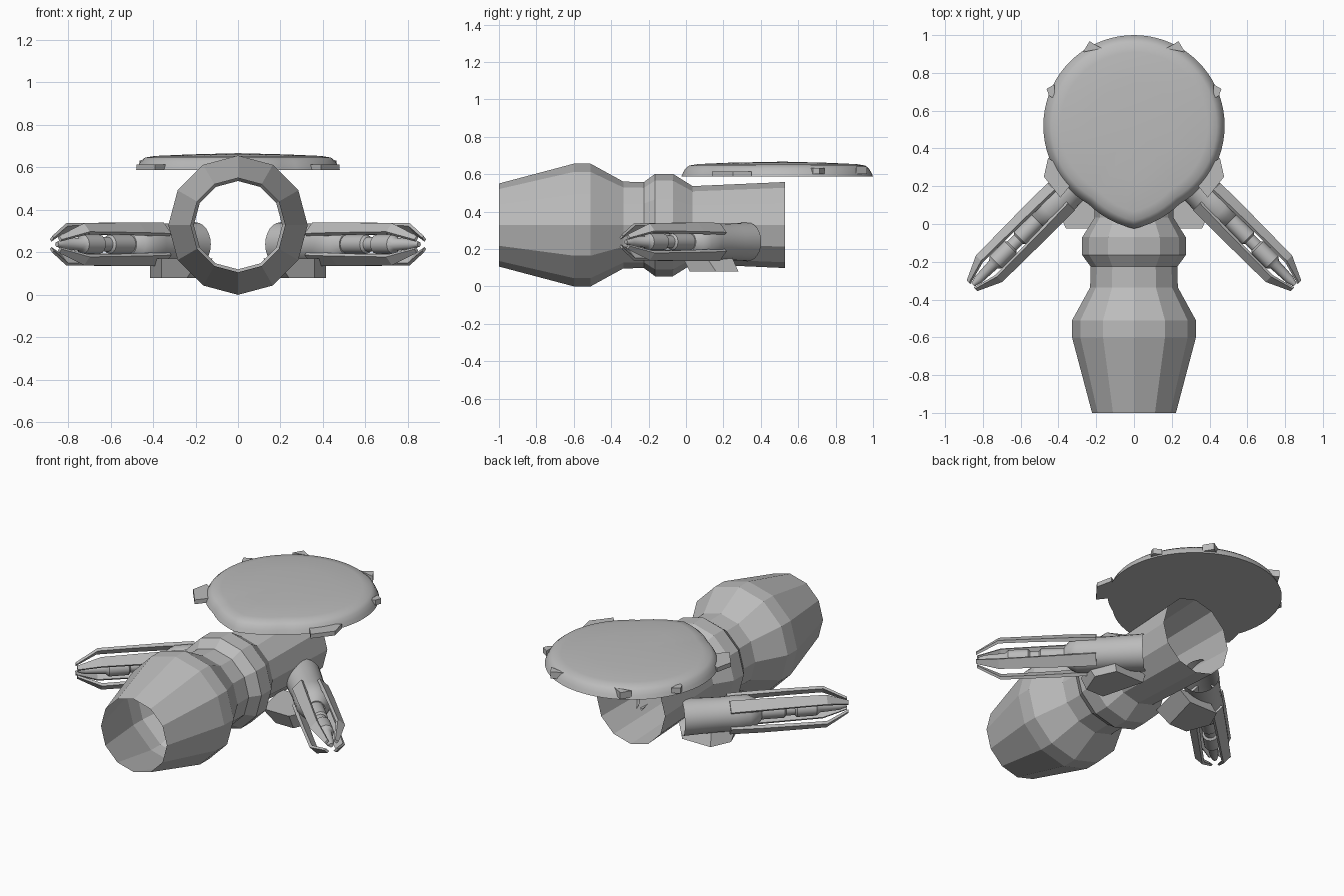
import bpy, bmesh, math
from mathutils import Matrix, Vector

if "Cube" in bpy.data.objects:
    bpy.data.objects.remove(bpy.data.objects["Cube"])

grey = bpy.data.materials.new("plain_grey")
grey.diffuse_color = (0.5, 0.5, 0.5, 1)
grey.use_nodes = True
grey.node_tree.nodes["Principled BSDF"].inputs["Base Color"].default_value = grey.diffuse_color


def finish(name, bm, smooth=None):
    bmesh.ops.recalc_face_normals(bm, faces=bm.faces)
    mesh = bpy.data.meshes.new(name)
    bm.to_mesh(mesh)
    bm.free()
    mesh.materials.append(grey)
    ob = bpy.data.objects.new(name, mesh)
    bpy.context.collection.objects.link(ob)
    if smooth:
        bpy.ops.object.select_all(action='DESELECT')
        bpy.context.view_layer.objects.active = ob
        ob.select_set(True)
        bpy.ops.object.shade_smooth_by_angle(angle=math.radians(smooth))
    return ob


def skin(bm, rings, caps=(False, False)):
    """Bridge equal-length closed loops of points."""
    loops = [[bm.verts.new(p) for p in ring] for ring in rings]
    n = len(loops[0])
    for a, b in zip(loops, loops[1:]):
        for i in range(n):
            j = (i + 1) % n
            bm.faces.new((a[i], a[j], b[j], b[i]))
    if caps[0]:
        bm.faces.new(loops[0])
    if caps[1]:
        bm.faces.new(loops[-1])
    return loops


def lathe(bm, profile, sides, frame, caps=(False, False)):
    """Revolve (distance, radius) pairs about the local x axis of frame."""
    rings = []
    for d, r in profile:
        angles = [2 * math.pi * i / sides for i in range(sides)]
        rings.append([frame @ Vector((d, r * math.cos(a), r * math.sin(a))) for a in angles])
    skin(bm, rings, caps)


def prism(bm, bottom, z0, top, z1):
    skin(bm, [[(x, y, z0) for x, y in bottom], [(x, y, z1) for x, y in top]], (True, True))


# Hollow faceted fuselage, open at both ends
bm = bmesh.new()
along_y = Matrix.Translation((0, 0, 0.328)) @ Matrix.Rotation(math.pi / 2, 4, 'Z')
lathe(bm, [(-1, 0.222), (-0.6, 0.328), (-0.51, 0.328), (-0.335, 0.232), (-0.225, 0.23),
           (-0.165, 0.274), (-0.07, 0.274), (0.035, 0.208), (0.53, 0.23)], 12, along_y)
finish("fuselage", bm)

# Saucer with a slightly pointed front
bm = bmesh.new()


def rim(inset, z, count=72):
    pts = []
    for i in range(count):
        a = 2 * math.pi * i / count
        off = min(a, 2 * math.pi - a) / math.radians(30)
        r = 0.48 + 0.065 * max(0, 1 - off) - inset
        pts.append((r * math.sin(a), 0.52 - r * math.cos(a), z))
    return pts


loops = skin(bm, [rim(0, 0.587), rim(0.009, 0.608), rim(0.022, 0.63), rim(0.042, 0.646),
                  rim(0.09, 0.654), rim(0.25, 0.661)], (True, False))
apex = bm.verts.new((0, 0.52, 0.667))
for i, v in enumerate(loops[-1]):
    bm.faces.new((v, loops[-1][(i + 1) % len(loops[-1])], apex))
finish("saucer", bm, 60)

# Small lugs around the saucer rim
bm = bmesh.new()
lugs = [([(0.39, 0.14), (0.477, 0.25), (0.455, 0.35), (0.30, 0.25)], 0.588, 0.614),
        ([(0.42, 0.66), (0.45, 0.68), (0.463, 0.715), (0.42, 0.74)], 0.60, 0.632),
        ([(0.17, 0.93), (0.215, 0.955), (0.235, 0.968), (0.27, 0.91)], 0.60, 0.64)]
for pts, z0, z1 in lugs:
    for s in (1, -1):
        plan = [(s * x, y) for x, y in pts]
        prism(bm, plan, z0, plan, z1)
finish("rim_lugs", bm)

# Angled arms: tube, core barrel and a cage of bars closing to a tip
for side, s in (("right", 1), ("left", -1)):
    mirror = Matrix.Scale(s, 4, (1, 0, 0))
    h = 0.375 / math.sqrt(2)
    frame = mirror @ Matrix.Translation((h, h, 0.238)) @ Matrix.Rotation(-math.pi / 4, 4, 'Z')

    bm = bmesh.new()
    lathe(bm, [(-0.09, 0.104), (0.02, 0.1), (0.12, 0.097), (0.2, 0.1), (0.28, 0.1),
               (0.32, 0.08), (0.35, 0.05)], 24, frame, (False, True))
    finish(side + "_arm_tube", bm, 35)

    bm = bmesh.new()
    lathe(bm, [(0.33, 0.045), (0.48, 0.045), (0.49, 0.034), (0.54, 0.034), (0.55, 0.046),
               (0.66, 0.046), (0.68, 0.03), (0.79, 0.024), (0.83, 0.012)], 12, frame, (True, True))
    finish(side + "_arm_core", bm, 35)

    bm = bmesh.new()
    # distance, inner radius, outer radius, half width of the four diagonal bars
    path = [(0.17, 0.085, 0.108, 0.036), (0.34, 0.092, 0.112, 0.034), (0.52, 0.095, 0.112, 0.031),
            (0.71, 0.095, 0.112, 0.028), (0.838, 0.03, 0.044, 0.012)]
    for k in range(4):
        turn = frame @ Matrix.Rotation((k + 0.5) * math.pi / 2, 4, 'X')
        skin(bm, [[turn @ Vector(p) for p in ((d, -w, a), (d, w, a), (d, w, b), (d, -w, b))]
                  for d, a, b, w in path], (True, True))
    finish(side + "_arm_cage", bm)

    # Wedge bracket beneath the shoulder, reaching under the fuselage
    bm = bmesh.new()
    prism(bm, [(s * x, y) for x, y in ((0.24, 0.02), (0.36, 0.02), (0.415, 0.16), (0.36, 0.28), (0.17, 0.28))],
          0.08,
          [(s * x, y) for x, y in ((0.18, -0.025), (0.36, -0.025), (0.415, 0.10), (0.34, 0.24), (0.12, 0.24))],
          0.17)
    finish(side + "_bracket", bm)
